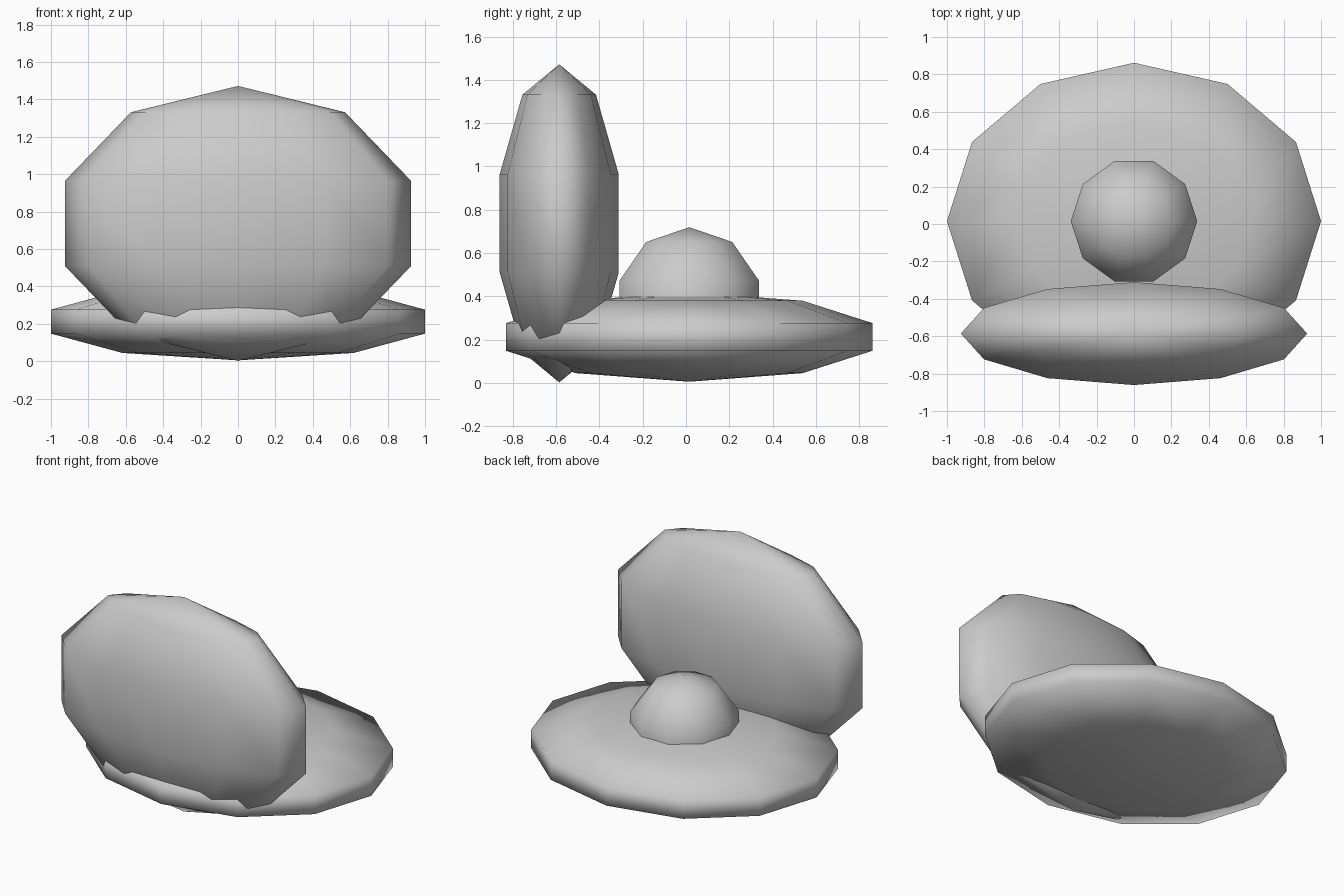
import bpy, math

if "Cube" in bpy.data.objects:
    bpy.data.objects.remove(bpy.data.objects["Cube"])

grey = bpy.data.materials.new("light_grey")
grey.diffuse_color = (0.6, 0.6, 0.6, 1)
grey.use_nodes = True
grey.node_tree.nodes["Principled BSDF"].inputs["Base Color"].default_value = grey.diffuse_color


def ellipsoid(name, segments, centre, scale, turn=0.0):
    """Low-poly smooth ellipsoid with five rings and upright poles."""
    bpy.ops.mesh.primitive_uv_sphere_add(segments=segments, ring_count=5, radius=1,
                                         location=centre, rotation=(0, 0, turn))
    ob = bpy.context.object
    ob.name = ob.data.name = name
    ob.scale = scale
    bpy.ops.object.transform_apply(location=False, rotation=True, scale=True)
    bpy.ops.object.shade_smooth()
    ob.data.materials.append(grey)
    return ob


# widest ring of a five-ring sphere sits at sin(72 deg) of its radius
k = 1 / math.sin(math.radians(72))

# flat lying half of the clam
ellipsoid("lower_shell", 12, (0, 0.015, 0.212), (1.0 * k, 0.847 * k, 0.207))
# raised upright half
ellipsoid("upper_shell", 12, (0, -0.586, 0.737), (0.926 * k, 0.275 * k, 0.735))
# pearl resting in the middle, with a corner on the x axis
ellipsoid("pearl", 10, (0, 0.015, 0.363), (0.338 * k, 0.338 * k, 0.356), math.pi / 2)
